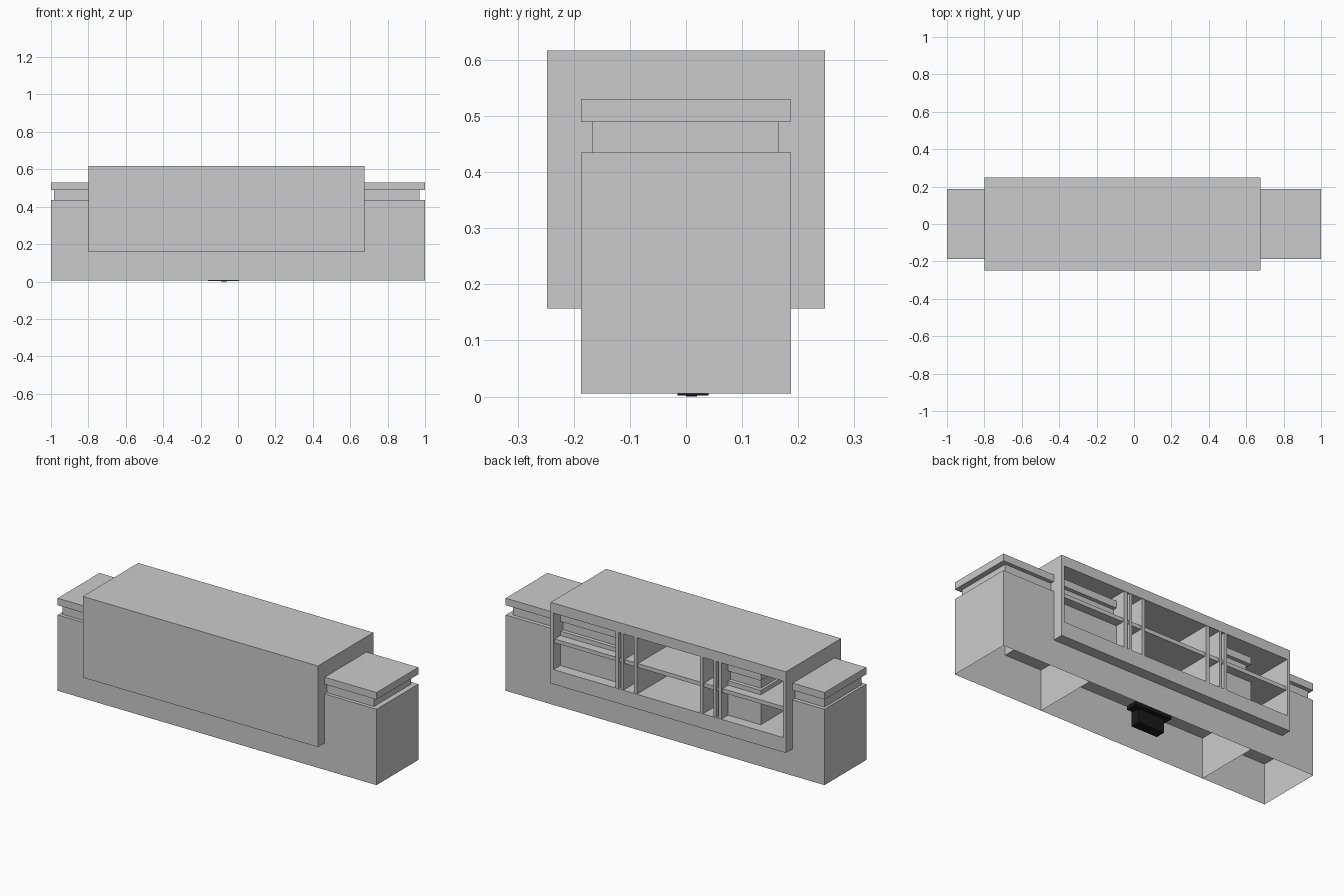
import bpy, bmesh

if "Cube" in bpy.data.objects:
    bpy.data.objects.remove(bpy.data.objects["Cube"])


def box(name, x0, x1, y0, y1, z0, z1, open_bottom=False, mat=None):
    bm = bmesh.new()
    bmesh.ops.create_cube(bm, size=1)
    for v in bm.verts:
        v.co.x = x1 if v.co.x > 0 else x0
        v.co.y = y1 if v.co.y > 0 else y0
        v.co.z = z1 if v.co.z > 0 else z0
    if open_bottom:
        bm.normal_update()
        low = [f for f in bm.faces if f.normal.z < -0.5]
        bmesh.ops.delete(bm, geom=low, context='FACES_ONLY')
    me = bpy.data.meshes.new(name)
    bm.to_mesh(me)
    bm.free()
    ob = bpy.data.objects.new(name, me)
    bpy.context.collection.objects.link(ob)
    if mat:
        me.materials.append(mat)
    return ob


D = 0.187    # half depth of the low counter
B = 0.248    # half depth of the raised cabinet
L, R = -0.80, 0.675   # cabinet ends
Z0, Z1 = 0.157, 0.617
FLOOR, CEIL = 0.24, 0.56

# hollow plinths, open underneath
box("right_base", 0.443, 1, -D, D, 0.005, 0.435, True)
box("middle_base", -0.60, 0.443, -D, D, 0.005, 0.235, True)
box("left_base", -1, -0.60, -D, D, 0.005, 0.235, True)

# upper counter bodies standing on the plinths
box("right_inner_body", 0.27, 0.443, -D, D, 0.235, 0.435)
box("middle_body", -0.60, -0.35, -D, D, 0.235, 0.435)
box("left_body", -1, -0.79, -D, D, 0.235, 0.435)

# recessed necks and worktops
for name, x0, x1, n0, n1 in (("right", 0.27, 1, 0.27, 0.97),
                             ("middle", -0.60, -0.35, -0.585, -0.365),
                             ("left", -1, -0.79, -0.985, -0.79)):
    box(name + "_neck", n0, n1, -0.167, 0.165, 0.435, 0.49)
    box(name + "_worktop", x0, x1, -D, D, 0.49, 0.53)

# raised cabinet shell, open to the back
box("cabinet_top", L, R, -B, B, CEIL, Z1)
box("cabinet_front", L, R, -B, -B + 0.02, Z0, CEIL)
box("cabinet_left_side", L, L + 0.018, -B + 0.02, B, FLOOR, CEIL)
box("cabinet_right_side", R - 0.018, R, -B + 0.02, B, FLOOR, CEIL)
box("cabinet_floor", L, R, -B + 0.02, B, FLOOR - 0.004, FLOOR)
box("cabinet_back_rail", L, R, D, B, Z0, FLOOR - 0.004)
box("cabinet_front_rail", L, R, -B + 0.02, -D, Z0, FLOOR - 0.004)

# upright dividers, mirrored about the cabinet centre
mid = (L + R) / 2
for i, (x0, x1) in enumerate(((0.25, 0.27), (0.22, 0.235), (0.135, 0.155))):
    box(f"divider_right_{i}", x0, x1, -B + 0.02, B - 0.002, FLOOR, CEIL)
    box(f"divider_left_{i}", 2 * mid - x1, 2 * mid - x0, -B + 0.02, B - 0.002, FLOOR, CEIL)

# shelf running through all bays
box("shelf", L + 0.018, R - 0.018, -B + 0.02, B - 0.01, 0.388, 0.41)

# black fitting beneath the middle base
black = bpy.data.materials.new("black")
black.diffuse_color = (0.01, 0.01, 0.01, 1)
black.use_nodes = True
black.node_tree.nodes["Principled BSDF"].inputs["Base Color"].default_value = black.diffuse_color
box("fitting_body", -0.16, 0.005, -0.015, 0.04, 0.002, 0.08, mat=black)
box("fitting_plate", -0.20, 0.03, -0.02, 0.05, 0.09, 0.11, mat=black)
box("fitting_neck", -0.14, -0.015, -0.005, 0.03, 0.08, 0.16, mat=black)
box("fitting_foot", -0.09, -0.06, 0.0, 0.02, 0.0, 0.002, mat=black)
